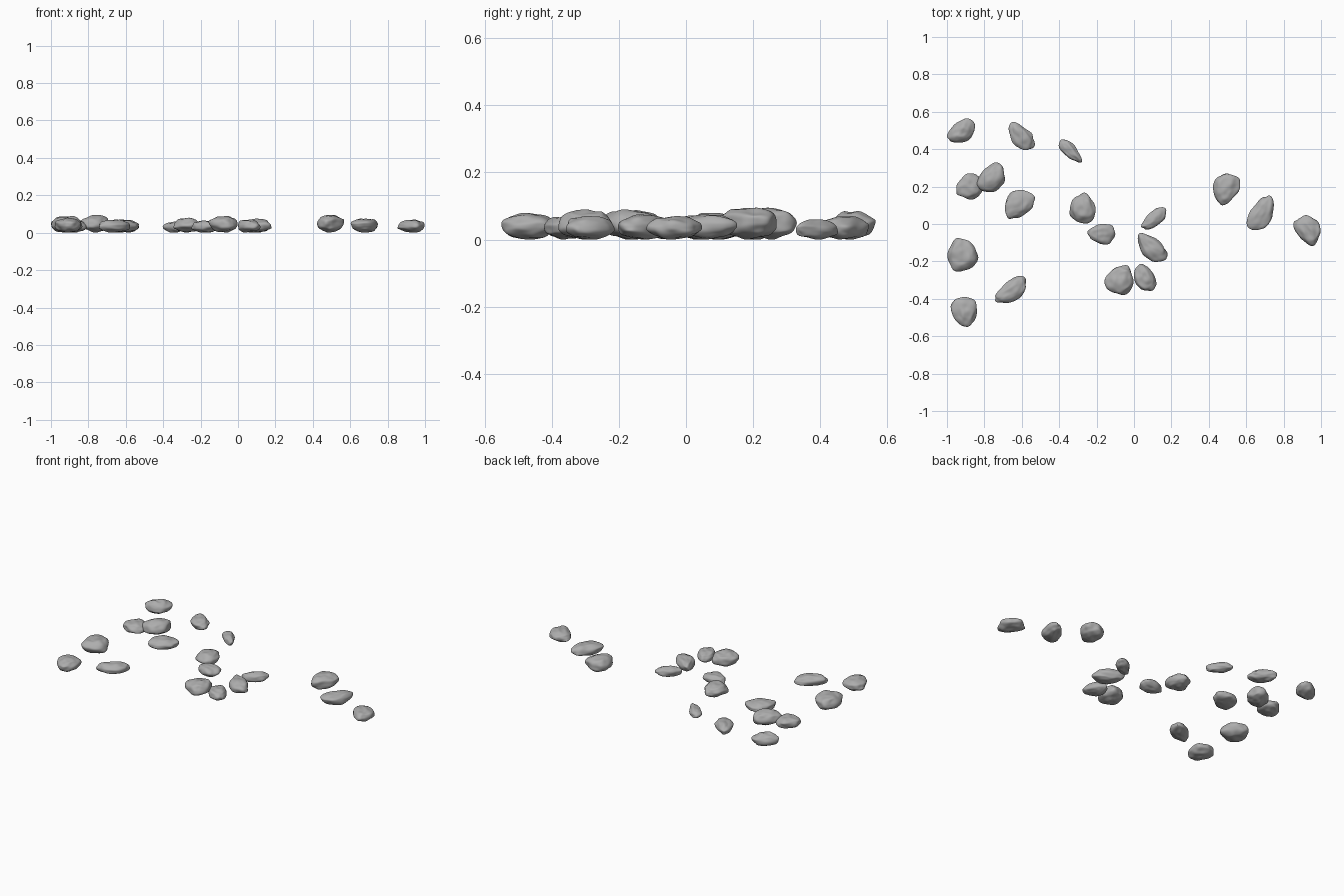
import bpy
import bmesh
import math
from mathutils import Vector, noise

default_cube = bpy.data.objects.get("Cube")
if default_cube:
    bpy.data.objects.remove(default_cube, do_unlink=True)

# One plain grey stone material
stone_grey = bpy.data.materials.new("stone grey")
stone_grey.use_nodes = True
colour = (0.42, 0.42, 0.42, 1)
stone_grey.diffuse_color = colour
stone_grey.node_tree.nodes["Principled BSDF"].inputs["Base Color"].default_value = colour


def soften(value, power):
    """Raise to a power while keeping the sign, to square off a round form."""
    return math.copysign(abs(value) ** power, value)


def fit(values, low, high):
    """Stretch a list of values to fill a range."""
    start, end = min(values), max(values)
    return [low + (v - start) / (end - start) * (high - low) for v in values]


def make_stone(name, seed, centre_x, centre_y, width, depth, height, lean, point):
    """A flattened pebble: lean slants its outline, point is its narrow end."""
    bm = bmesh.new()
    bmesh.ops.create_icosphere(bm, subdivisions=5, radius=1)
    narrow = Vector((math.cos(math.radians(point)), math.sin(math.radians(point))))
    side = Vector((-narrow.y, narrow.x))
    offset = Vector((seed * 7.3, seed * 3.1, seed))
    shaped = []
    for vert in bm.verts:
        p = vert.co.copy()
        # Broad lumps and hollows
        swell = 1 + 0.16 * noise.noise(p * 1.4 + offset)
        lump = 0.2 * noise.noise(p * 1.8 - offset)
        # Slanted oval outline
        flat = Vector((p.x, p.x * lean + p.y * math.sqrt(1 - lean * lean))) * swell
        # Taper toward the narrow end
        flat -= side * side.dot(flat) * narrow.dot(flat) * 0.22
        z = soften(p.z, 0.85) * (1 + lump)
        shaped.append((flat.x, flat.y, z))
    xs, ys, zs = zip(*shaped)
    xs = fit(xs, centre_x - width / 2, centre_x + width / 2)
    ys = fit(ys, centre_y - depth / 2, centre_y + depth / 2)
    zs = fit(zs, 0, height)
    for vert, x, y, z in zip(bm.verts, xs, ys, zs):
        vert.co = (x, y, z)
    for face in bm.faces:
        face.smooth = True
    mesh = bpy.data.meshes.new(name)
    bm.to_mesh(mesh)
    bm.free()
    mesh.materials.append(stone_grey)
    stone = bpy.data.objects.new(name, mesh)
    bpy.context.collection.objects.link(stone)
    return stone


# Each stone in hundredths: centre x, centre y, width, depth, height, lean;
# then the heading of its narrow end in degrees
stones = {
    "back_left_stone": (-92.5, 50, 15, 13, 8.5, 35, 200),
    "back_oval_stone": (-60, 47, 14, 15, 7, -45, 120),
    "back_small_stone": (-34, 39, 12.5, 12.5, 6, -70, 320),
    "paired_low_stone": (-88, 20, 14, 14, 7, 10, 200),
    "paired_tall_stone": (-76.5, 25, 15, 16, 9.5, 30, 75),
    "inner_oval_stone": (-61, 10.5, 16, 15.5, 7, 30, 240),
    "middle_stone": (-27.5, 8.5, 14, 16.5, 8, 0, 75),
    "middle_flat_stone": (-17.5, -5.5, 15, 11, 6.5, 0, 170),
    "middle_thin_stone": (10.5, 3, 13.5, 12, 6.5, 60, 215),
    "middle_slanted_stone": (10, -12.5, 16, 15.5, 7.5, -50, 120),
    "front_round_stone": (-8, -30, 15.5, 16, 9, 10, 60),
    "front_small_stone": (6, -28.5, 12, 14.5, 7, -30, 90),
    "side_lumpy_stone": (-91.5, -16.5, 16.5, 18, 9, 0, 110),
    "front_corner_stone": (-91, -47, 14, 16, 8, -10, 270),
    "front_oval_stone": (-66, -35, 16.5, 14.5, 7, 55, 200),
    "far_lumpy_stone": (49.5, 18.5, 14.5, 17, 9.5, 15, 260),
    "far_oval_stone": (67.5, 6, 14.5, 18.5, 7.5, 45, 80),
    "far_end_stone": (92.5, -3.5, 14.5, 16.5, 7, -30, 275),
}

for number, (name, values) in enumerate(stones.items()):
    *measures, point = values
    make_stone(name, number + 1, *[m / 100 for m in measures], point)
